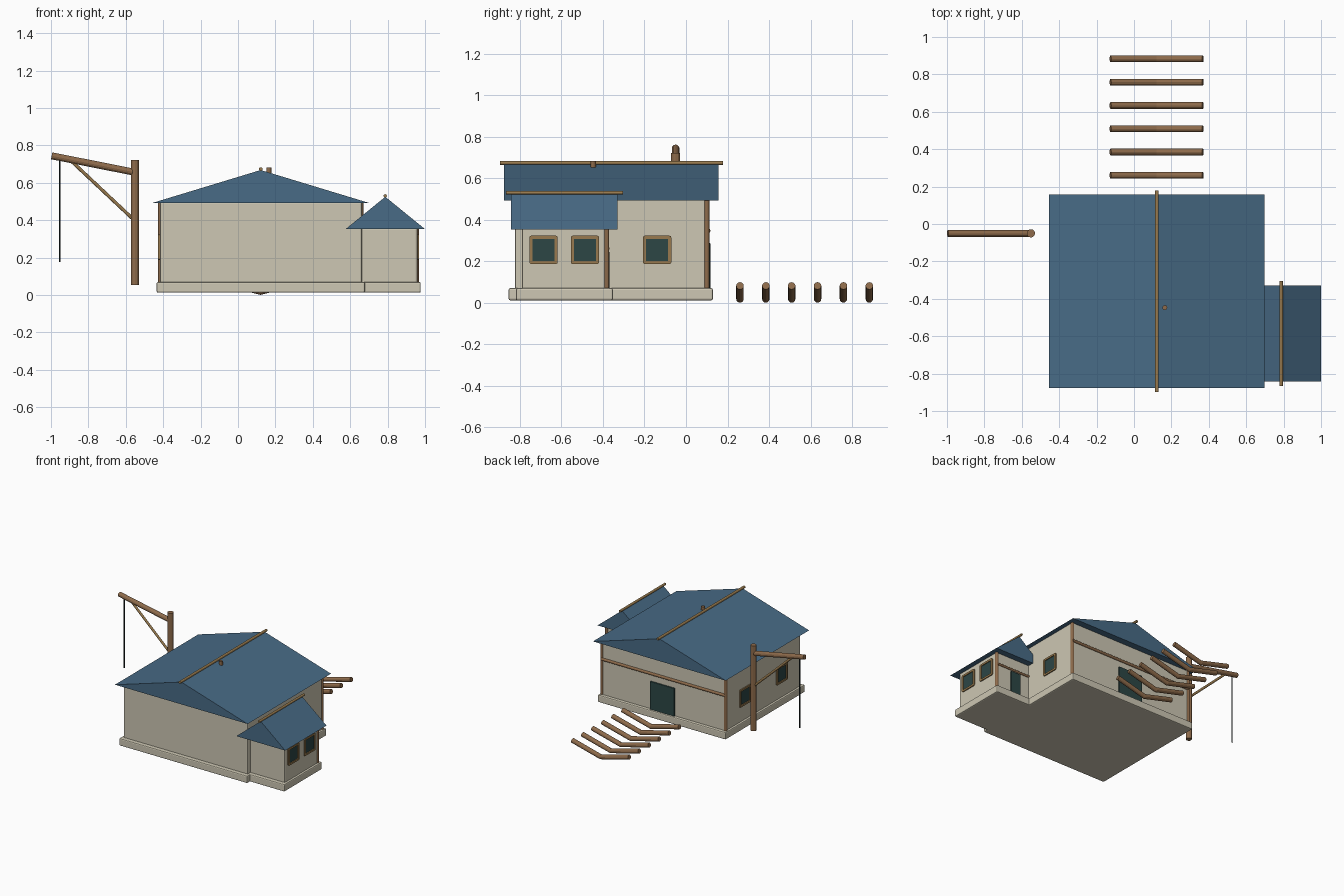
import bpy, bmesh
from mathutils import Matrix, Vector

if "Cube" in bpy.data.objects:
    bpy.data.objects.remove(bpy.data.objects["Cube"])


def material(name, rgb):
    linear = [((c / 255 + 0.055) / 1.055) ** 2.4 for c in rgb] + [1.0]
    m = bpy.data.materials.new(name)
    m.use_nodes = True
    m.diffuse_color = linear
    bsdf = next(n for n in m.node_tree.nodes if n.type == 'BSDF_PRINCIPLED')
    bsdf.inputs["Base Color"].default_value = linear
    return m


PLASTER = material("cream plaster", (205, 199, 179))
ROOF = material("slate blue", (72, 107, 134))
LOG = material("log brown", (142, 107, 75))
TRIM = material("golden wood", (152, 122, 78))
GLASS = material("dark teal", (44, 70, 69))
ROPE = material("rope black", (24, 36, 36))


def finish(name, bm, *mats):
    bmesh.ops.recalc_face_normals(bm, faces=bm.faces)
    mesh = bpy.data.meshes.new(name)
    bm.to_mesh(mesh)
    bm.free()
    for m in mats:
        mesh.materials.append(m)
    ob = bpy.data.objects.new(name, mesh)
    bpy.context.collection.objects.link(ob)
    return ob


def block(name, lo, hi, mat, bevel=0.0):
    """Box between two corners, with an optional chamfer."""
    lo, hi = Vector(lo), Vector(hi)
    bm = bmesh.new()
    bmesh.ops.create_cube(bm, size=1)
    for v in bm.verts:
        v.co = (lo + hi) / 2 + v.co * (hi - lo)
    if bevel:
        bmesh.ops.bevel(bm, geom=bm.edges[:], offset=bevel, segments=2,
                        profile=0.5, affect='EDGES')
    return finish(name, bm, mat)


def rod(name, points, radius, mat):
    """Faceted round bar along a path of points."""
    curve = bpy.data.curves.new(name, 'CURVE')
    curve.dimensions = '3D'
    curve.bevel_depth = radius
    curve.bevel_resolution = 4
    curve.use_fill_caps = True
    spline = curve.splines.new('POLY')
    spline.points.add(len(points) - 1)
    for p, co in zip(spline.points, points):
        p.co = (*co, 1)
    spline.use_smooth = False
    temp = bpy.data.objects.new(name + " path", curve)
    bpy.context.collection.objects.link(temp)
    graph = bpy.context.evaluated_depsgraph_get()
    mesh = bpy.data.meshes.new_from_object(temp.evaluated_get(graph))
    bpy.data.objects.remove(temp)
    mesh.materials.clear()
    mesh.materials.append(mat)
    ob = bpy.data.objects.new(name, mesh)
    bpy.context.collection.objects.link(ob)
    return ob


def gable(name, x0, x1, y0, y1, eave, peak):
    """Closed triangular roof with its ridge along y."""
    bm = bmesh.new()
    tri = bm.faces.new([bm.verts.new(c) for c in (
        (x0, y0, eave), (x1, y0, eave), ((x0 + x1) / 2, y0, peak))])
    ext = bmesh.ops.extrude_face_region(bm, geom=[tri], use_keep_orig=True)
    moved = [g for g in ext["geom"] if isinstance(g, bmesh.types.BMVert)]
    bmesh.ops.translate(bm, verts=moved, vec=(0, y1 - y0, 0))
    return finish(name, bm, ROOF)


def window(name, x, y, side):
    """Square framed window facing +x or -x, with recessed glass."""
    size = 0.136
    bm = bmesh.new()
    bmesh.ops.create_cube(bm, size=1)
    bmesh.ops.scale(bm, verts=bm.verts, vec=(0.024, size, size))
    rim = [e for e in bm.edges if abs(e.verts[0].co.x - e.verts[1].co.x) > 0.01]
    bmesh.ops.bevel(bm, geom=rim, offset=0.008, segments=2, profile=0.5,
                    affect='EDGES')
    bm.normal_update()
    front = max(bm.faces, key=lambda f: f.calc_center_median().x * 10 + f.normal.x)
    bmesh.ops.inset_region(bm, faces=[front], thickness=0.015)
    bmesh.ops.inset_region(bm, faces=[front], thickness=0.001, depth=-0.006)
    front.material_index = 1
    if side < 0:
        bmesh.ops.rotate(bm, verts=bm.verts, matrix=Matrix.Rotation(3.14159265, 3, 'Z'))
    bmesh.ops.translate(bm, verts=bm.verts, vec=(x, y, 0.255))
    return finish(name, bm, TRIM, GLASS)


# Plinths and walls of the main house and the side annex
block("main_plinth", (-0.435, -0.855, 0.012), (0.678, 0.13, 0.07), PLASTER, 0.008)
block("annex_plinth", (0.6, -0.82, 0.012), (0.977, -0.352, 0.07), PLASTER, 0.008)
block("main_walls", (-0.418, -0.824, 0.06), (0.662, 0.106, 0.5), PLASTER, 0.01)
block("annex_walls", (0.6, -0.79, 0.06), (0.96, -0.378, 0.36), PLASTER, 0.01)

# Roofs with ridge poles and a small roof peg
gable("main_roof", -0.455, 0.698, -0.877, 0.157, 0.493, 0.668)
gable("annex_roof", 0.575, 1.0, -0.843, -0.33, 0.352, 0.525)
rod("main_ridge_pole", [(0.122, -0.897, 0.673), (0.122, 0.178, 0.673)], 0.01, TRIM)
rod("annex_ridge_pole", [(0.787, -0.866, 0.53), (0.787, -0.304, 0.53)], 0.009, TRIM)
rod("roof_peg", [(0.165, -0.447, 0.63), (0.165, -0.447, 0.682)], 0.013, LOG)

# Timber framing on the rear walls
for label, x in (("right", -0.414), ("left", 0.657)):
    rod(label + "_corner_post", [(x, 0.1, 0.066), (x, 0.1, 0.493)], 0.013, LOG)
rod("annex_corner_post", [(0.955, -0.382, 0.066), (0.955, -0.382, 0.355)], 0.012, LOG)
rod("rear_beam", [(-0.415, 0.107, 0.347), (0.66, 0.107, 0.347)], 0.011, LOG)
rod("annex_beam", [(0.662, -0.377, 0.262), (0.957, -0.377, 0.262)], 0.009, LOG)

# Doors
block("rear_door", (0.02, 0.09, 0.066), (0.232, 0.117, 0.288), GLASS, 0.003)
block("annex_door", (0.742, -0.39, 0.066), (0.83, -0.369, 0.245), GLASS, 0.003)

# Windows
for i, y in enumerate((-0.686, -0.487)):
    window(f"annex_window_{i + 1}", 0.956, y, 1)
window("main_left_window", 0.658, -0.139, 1)
for i, y in enumerate((-0.588, -0.132)):
    window(f"main_right_window_{i + 1}", -0.415, y, -1)

# Hoist beside the house
Y = -0.05
rod("hoist_post", [(-0.551, Y, 0.053), (-0.551, Y, 0.721)], 0.022, LOG)
rod("hoist_beam", [(-0.996, Y, 0.744), (-0.552, Y, 0.656)], 0.0185, LOG)
rod("hoist_brace", [(-0.89, Y, 0.715), (-0.555, Y, 0.4)], 0.009, TRIM)
rod("hoist_rope", [(-0.953, Y, 0.735), (-0.953, Y, 0.176)], 0.004, ROPE)

# Row of bent logs behind the house
for i in range(6):
    y = 0.26 + i * 0.1246
    rod(f"log_{i + 1}", [(-0.126, y, 0.082), (0.121, y, 0.0185), (0.368, y, 0.082)],
        0.018, LOG)
